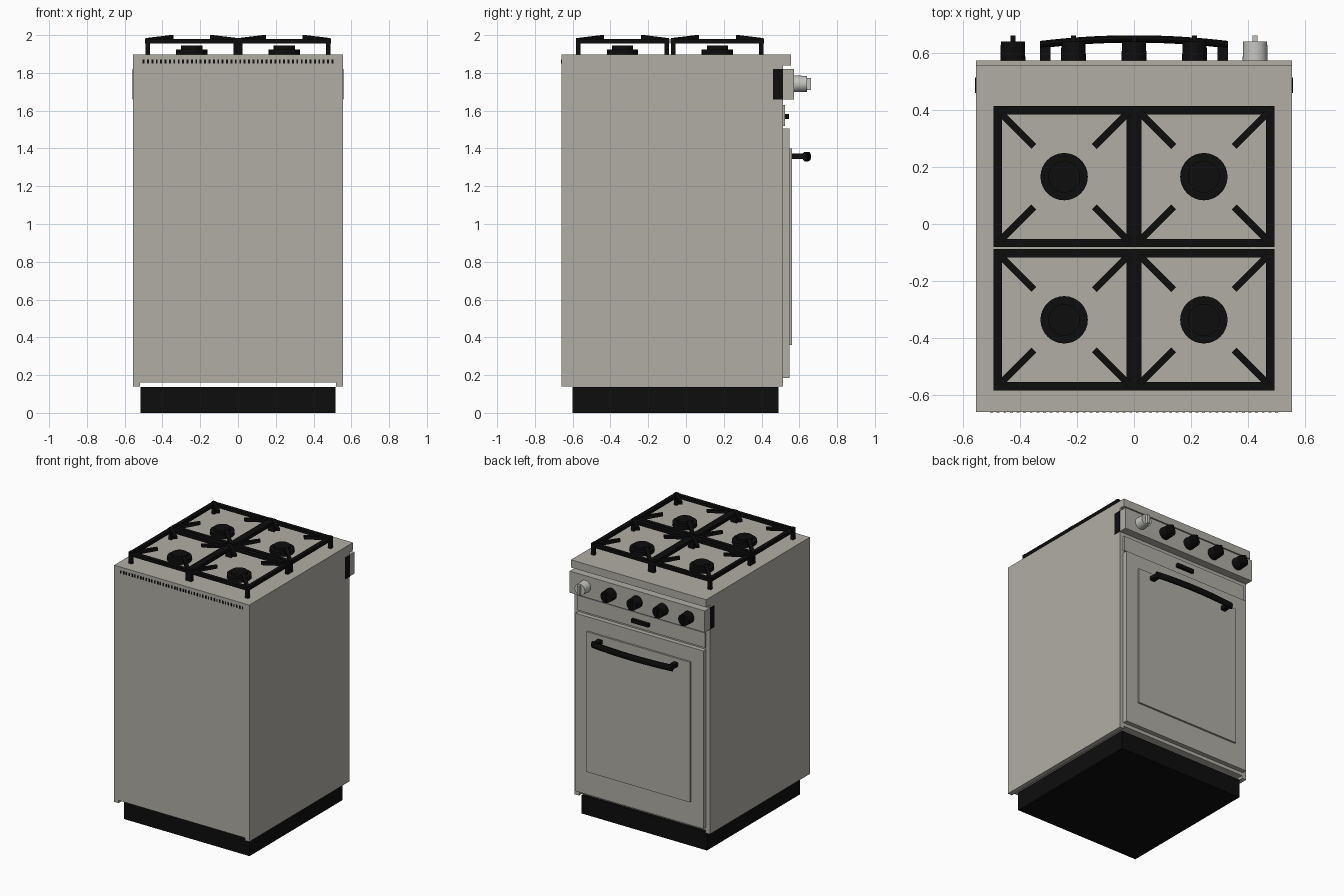
import bpy, bmesh, math
from mathutils import Matrix, Vector

if "Cube" in bpy.data.objects:
    bpy.data.objects.remove(bpy.data.objects["Cube"])


def material(name, rgb):
    m = bpy.data.materials.new(name)
    m.diffuse_color = (*rgb, 1)
    m.use_nodes = True
    m.node_tree.nodes["Principled BSDF"].inputs["Base Color"].default_value = m.diffuse_color
    return m


ENAMEL = material("warm_grey_enamel", (0.44, 0.42, 0.375))
BLACK = material("black_iron", (0.004, 0.004, 0.004))
SILVER = material("light_silver", (0.55, 0.55, 0.52))


def finish(name, bm, mat, smooth=False):
    bmesh.ops.recalc_face_normals(bm, faces=bm.faces)
    me = bpy.data.meshes.new(name)
    bm.to_mesh(me)
    bm.free()
    me.materials.append(mat)
    ob = bpy.data.objects.new(name, me)
    bpy.context.collection.objects.link(ob)
    if smooth:
        bpy.ops.object.select_all(action='DESELECT')
        ob.select_set(True)
        bpy.context.view_layer.objects.active = ob
        bpy.ops.object.shade_smooth_by_angle(angle=math.radians(35))
    return ob


def add_box(bm, x0, x1, y0, y1, z0, z1):
    mat = Matrix.Translation(((x0 + x1) / 2, (y0 + y1) / 2, (z0 + z1) / 2))
    mat = mat @ Matrix.Diagonal((x1 - x0, y1 - y0, z1 - z0, 1))
    bmesh.ops.create_cube(bm, size=1, matrix=mat)


def add_cyl(bm, r1, r2, length, matrix, segs=32):
    bmesh.ops.create_cone(bm, cap_ends=True, segments=segs, radius1=r1,
                          radius2=r2, depth=length, matrix=matrix)


def box(name, mat, *dims):
    bm = bmesh.new()
    add_box(bm, *dims)
    return finish(name, bm, mat)


# cabinet: main box with side skirts reaching slightly lower
bm = bmesh.new()
add_box(bm, -0.52, 0.52, -0.66, 0.513, 0.16, 1.84)
for s in (-1, 1):
    add_box(bm, *sorted((s * 0.52, s * 0.555)), -0.66, 0.513, 0.14, 1.84)
finish("cabinet", bm, ENAMEL)
box("plinth", BLACK, -0.515, 0.515, -0.60, 0.49, 0, 0.136)
box("cooktop", ENAMEL, -0.555, 0.555, -0.66, 0.556, 1.84, 1.897)

# front: control panel, strip, badge plate, door and raised door panel
box("control_panel", ENAMEL, -0.555, 0.555, 0.513, 0.573, 1.66, 1.82)
box("upper_strip", ENAMEL, -0.525, 0.525, 0.513, 0.525, 1.52, 1.63)
box("badge_plate", BLACK, -0.07, 0.07, 0.525, 0.545, 1.556, 1.583)
box("oven_door", ENAMEL, -0.525, 0.525, 0.513, 0.547, 0.185, 1.505)
box("door_panel", ENAMEL, -0.425, 0.425, 0.547, 0.561, 0.36, 1.40)
for s, side in ((-1, "left"), (1, "right")):
    box(f"panel_end_cap_{side}", BLACK,
        *sorted((s * 0.55, s * 0.558)), 0.46, 0.514, 1.66, 1.82)

# row of vent slots along the back
bm = bmesh.new()
for i in range(44):
    x = -0.5 + i / 43
    add_box(bm, x - 0.005, x + 0.005, -0.662, -0.658, 1.85, 1.872)
finish("back_vents", bm, BLACK)

# knobs with a raised grip
TURN = Matrix.Rotation(-math.pi / 2, 4, 'X')
for i in range(5):
    x = -0.425 + i * 0.2125
    bm = bmesh.new()
    add_cyl(bm, 0.044, 0.042, 0.067, Matrix.Translation((x, 0.606, 1.742)) @ TURN)
    add_box(bm, x - 0.009, x + 0.009, 0.635, 0.661, 1.71, 1.774)
    finish(f"knob_{i + 1}", bm, SILVER if i == 4 else BLACK, True)

# bowed door handle swept with an oval section, on two posts
bm = bmesh.new()
rings = []
N, SEG = 24, 12
for i in range(N + 1):
    x = -0.33 + 0.66 * i / N
    y = 0.649 - 0.02 * (x / 0.33) ** 2
    rings.append([bm.verts.new((x, y + 0.013 * math.cos(a), 1.357 + 0.025 * math.sin(a)))
                  for a in (2 * math.pi * k / SEG for k in range(SEG))])
for a, b in zip(rings, rings[1:]):
    for k in range(SEG):
        bm.faces.new((a[k], a[(k + 1) % SEG], b[(k + 1) % SEG], b[k]))
bm.faces.new(rings[0])
bm.faces.new(rings[-1])
for s in (-1, 1):
    add_box(bm, *sorted((s * 0.293, s * 0.329)), 0.555, 0.632, 1.344, 1.372)
finish("door_handle", bm, BLACK, True)


def add_finger(bm, cx, cy, sx, sy):
    # sloping bar from a grate corner towards the burner
    d = Vector((sx, sy, 0)).normalized()
    n = Vector((-d.y, d.x, 0)) * 0.012
    profile = [(0.335, 1.957), (0.335, 1.984), (0.15, 2.0), (0.15, 1.98)]
    sides = [[bm.verts.new(Vector((cx, cy, z)) + d * r + n * k) for r, z in profile]
             for k in (-1, 1)]
    bm.faces.new(sides[0])
    bm.faces.new(sides[1])
    for k in range(4):
        j = (k + 1) % 4
        bm.faces.new((sides[0][k], sides[0][j], sides[1][j], sides[1][k]))


# four burners, each with a square pan support
H = 0.2475
for cx in (-0.245, 0.245):
    for cy in (-0.336, 0.166):
        tag = ("left" if cx < 0 else "right") + ("_rear" if cy < 0 else "_front")
        bm = bmesh.new()
        add_cyl(bm, 0.083, 0.083, 0.03, Matrix.Translation((cx, cy, 1.91)))
        add_cyl(bm, 0.056, 0.056, 0.02, Matrix.Translation((cx, cy, 1.935)))
        finish(f"burner_{tag}", bm, BLACK, True)
        bm = bmesh.new()
        for s in (-1, 1):
            a, b = sorted((s * H, s * (H - 0.029)))
            add_box(bm, cx - H, cx + H, cy + a, cy + b, 1.955, 1.98)
            add_box(bm, cx + a, cx + b, cy - H, cy + H, 1.955, 1.98)
            for t in (-1, 1):
                x, y = cx + s * (H - 0.014), cy + t * (H - 0.014)
                add_box(bm, x - 0.012, x + 0.012, y - 0.012, y + 0.012, 1.895, 1.984)
                add_finger(bm, cx, cy, s, t)
        finish(f"pan_support_{tag}", bm, BLACK)
